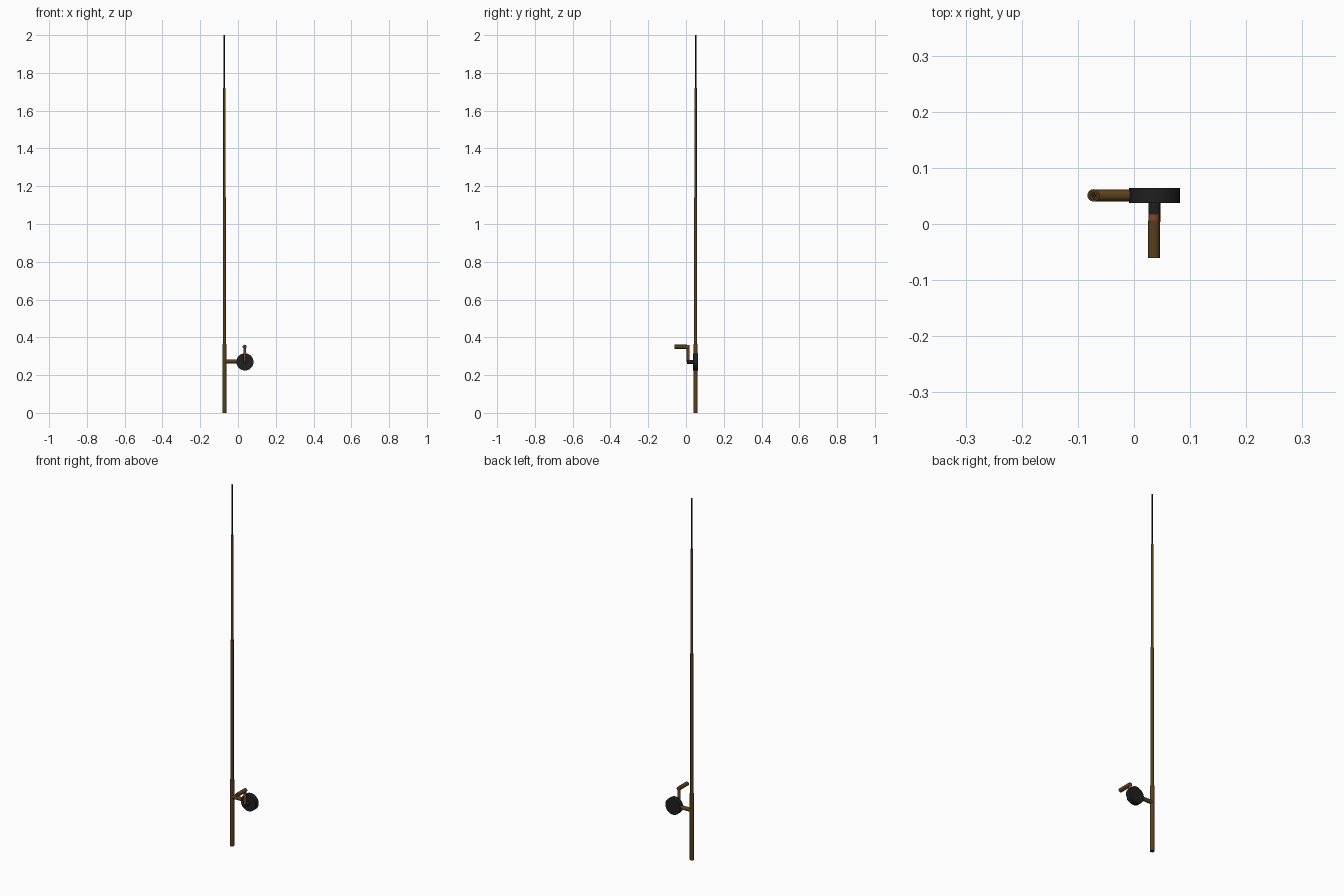
import bpy
from mathutils import Vector

if "Cube" in bpy.data.objects:
    bpy.data.objects.remove(bpy.data.objects["Cube"])

def material(name, rgb):
    m = bpy.data.materials.new(name)
    m.diffuse_color = (*rgb, 1)
    m.use_nodes = True
    m.node_tree.nodes["Principled BSDF"].inputs["Base Color"].default_value = m.diffuse_color
    return m

wood = material("brown_wood", (0.10, 0.05, 0.012))
dark = material("dark_metal", (0.014, 0.014, 0.014))
copper = material("copper", (0.22, 0.06, 0.025))

def rod(name, a, b, r, mat, r2=None, sides=24, bevel=0.0):
    """Round bar between two points."""
    a, b = Vector(a), Vector(b)
    d = b - a
    bpy.ops.mesh.primitive_cone_add(vertices=sides, radius1=r, radius2=r if r2 is None else r2,
                                    depth=d.length, location=(a + b) / 2)
    o = bpy.context.object
    o.name = name
    o.rotation_euler = d.to_track_quat('Z', 'Y').to_euler()
    o.data.materials.append(mat)
    bpy.ops.object.shade_smooth_by_angle()
    if bevel:
        m = o.modifiers.new("bevel", 'BEVEL')
        m.width, m.segments, m.limit_method = bevel, 2, 'ANGLE'
    return o

RX, RY = -0.072, 0.051      # pole axis
CX, CZ = 0.0365, 0.27       # reel axis

# stepped pole sections, thinnest at the top
for name, z0, z1, r, mat in (
        ("pole_grip", 0.0, 0.365, 0.011, wood),
        ("pole_lower", 0.36, 1.14, 0.0085, wood),
        ("pole_upper", 1.135, 1.72, 0.0065, wood),
        ("pole_tip", 1.715, 2.0, 0.004, dark)):
    rod(name, (RX, RY, z0), (RX, RY, z1), r, mat)

# arm joining pole and reel
rod("reel_arm", (RX, RY, CZ + 0.003), (0.0, RY, CZ + 0.003), 0.0105, wood)

# reel drum and its hub
rod("reel_drum", (CX, 0.064, CZ), (CX, 0.0375, CZ), 0.0455, dark, sides=32)
rod("reel_hub", (CX, 0.040, CZ), (CX, 0.004, CZ), 0.0108, dark)

# crank bar, collar and handle
HX, HZ = 0.0355, 0.35
rod("crank_bar", (HX, 0.011, CZ), (HX, 0.011, HZ), 0.0072, copper)
rod("handle_collar", (HX, 0.018, HZ), (HX, 0.004, HZ), 0.010, copper, bevel=0.002)
rod("crank_handle", (HX, 0.006, HZ), (HX, -0.061, HZ), 0.0108, wood)
